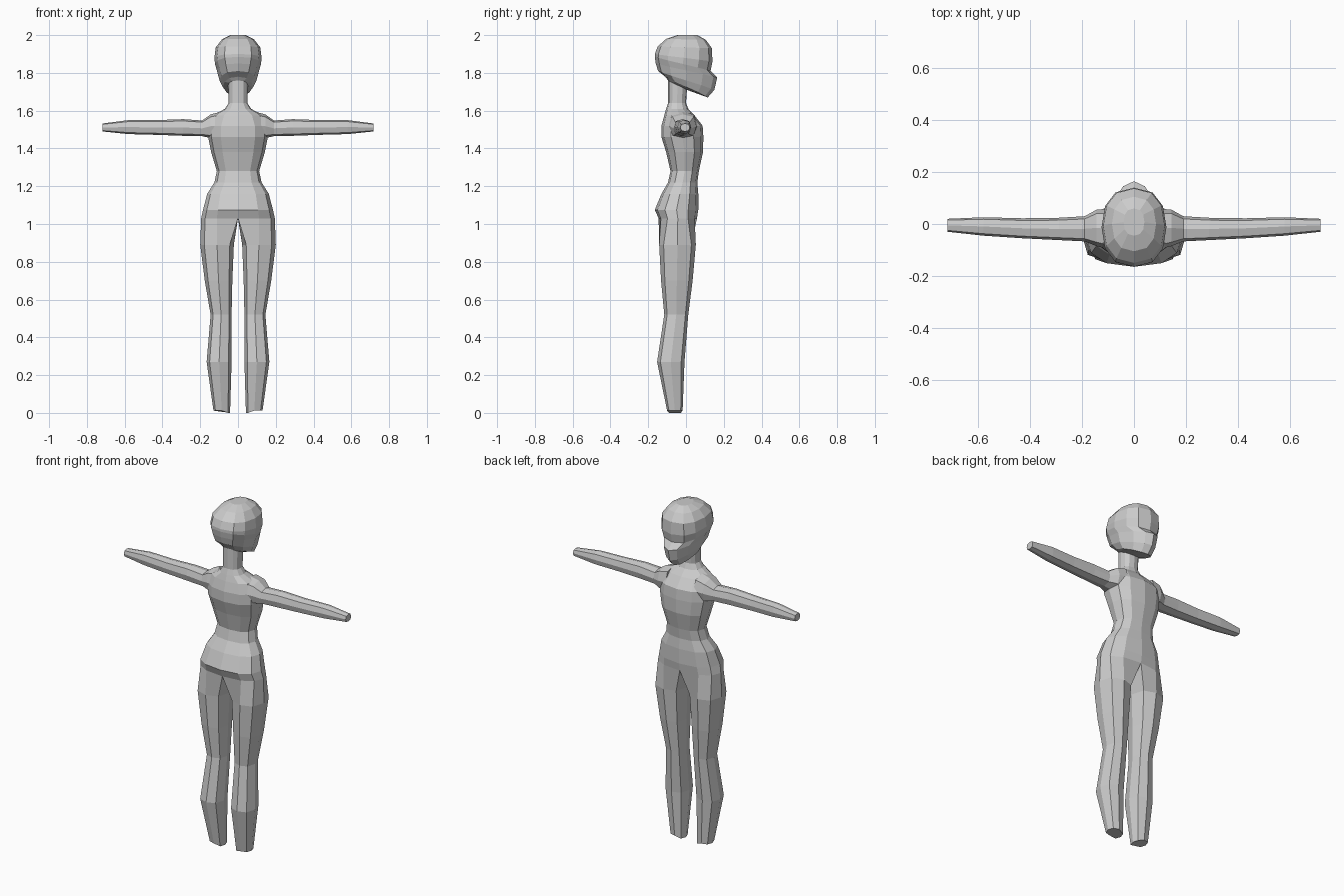
import bpy, bmesh
from math import sin, cos, radians

if "Cube" in bpy.data.objects:
    bpy.data.objects.remove(bpy.data.objects["Cube"])


def spow(v, p):
    return (1 if v >= 0 else -1) * abs(v) ** p


def bridge(bm, a, b, closed):
    n = len(a)
    for i in range(n if closed else n - 1):
        j = (i + 1) % n
        bm.faces.new((a[i], a[j], b[j], b[i]))


def half_ring(bm, zb, zf, w, yb, yf, narrow=0.0):
    """Half outline from back centre to front centre, tilted from zb to zf."""
    ring = []
    for i in range(7):
        a = radians(-90 + 30 * i)
        t = (sin(a) + 1) / 2
        x = 0 if i in (0, 6) else w * cos(a) ** 0.8 * (1 - narrow * max(0, sin(a)))
        y = (yb + yf) / 2 + (yf - yb) / 2 * spow(sin(a), 0.9)
        ring.append(bm.verts.new((x, y, zb + (zf - zb) * t)))
    return ring


def finish(bm, name):
    bmesh.ops.recalc_face_normals(bm, faces=bm.faces)
    me = bpy.data.meshes.new(name)
    bm.to_mesh(me)
    bm.free()
    ob = bpy.data.objects.new(name, me)
    bpy.context.collection.objects.link(ob)
    mod = ob.modifiers.new("Mirror", 'MIRROR')
    mod.use_clip = True
    mod.merge_threshold = 0.001


# Body: hips, waist, chest, neck, then tilted rings for jaw, muzzle and skull
torso = [
    (1.03, .195, -.145, .058), (1.075, .185, -.165, .065), (1.16, .163, -.13, .065),
    (1.22, .125, -.095, .06), (1.28, .112, -.082, .068), (1.38, .142, -.105, .09),
    (1.46, .158, -.13, .092), (1.52, .155, -.13, .088), (1.575, .13, -.115, .045),
    (1.61, .07, -.105, .012), (1.64, .05, -.095, .0),
]
head = [
    (1.76, 1.71, .052, -.095, .005, 0), (1.78, 1.67, .08, -.11, .115, .3),
    (1.81, 1.71, .098, -.148, .15, .4), (1.85, 1.775, .112, -.16, .165, .4),
    (1.885, 1.81, .122, -.165, .13, .1), (1.90, 1.86, .125, -.165, .14, 0),
    (1.94, 1.93, .118, -.15, .137, 0), (1.98, 1.975, .085, -.105, .105, 0),
    (2.0, 2.0, .04, -.045, .06, 0),
]
bm = bmesh.new()
rings = [half_ring(bm, z, z, w, yb, yf) for z, w, yb, yf in torso]
rings += [half_ring(bm, *r) for r in head]
for a, b in zip(rings, rings[1:]):
    bridge(bm, a, b, False)
bm.faces.new(rings[-1])

# Leg: grows out of the half hip ring plus one crotch point
prev = rings[0] + [bm.verts.new((0, -.04, 1.04))]
legs = [  # z, inner x, outer x, back y, front y
    (.89, .022, .20, -.142, .052), (.70, .03, .176, -.132, .035),
    (.52, .034, .145, -.115, .012), (.27, .034, .166, -.153, -.008),
    (.012, .042, .13, -.10, -.018),
]
for z, x0, x1, yb, yf in legs:
    ring = []
    for i in range(8):
        a = radians(-135 + 45 * i)
        ring.append(bm.verts.new((
            (x0 + x1) / 2 + (x1 - x0) / 2 * spow(cos(a), .8),
            (yb + yf) / 2 + (yf - yb) / 2 * spow(sin(a), .8),
            z - (0.012 if z < .1 and cos(a) < 0 else 0))))
    bridge(bm, prev, ring, True)
    prev = ring
bm.faces.new(prev)
finish(bm, "body")

# Arms: tapered eight-sided tube, rooted inside the chest
arms = [  # x, bottom z, top z, back y, front y
    (.09, 1.45, 1.595, -.10, .06), (.145, 1.455, 1.58, -.085, .055),
    (.19, 1.465, 1.548, -.067, .03), (.29, 1.467, 1.555, -.062, .024),
    (.43, 1.472, 1.55, -.055, .022), (.58, 1.476, 1.55, -.045, .026),
    (.718, 1.49, 1.532, -.03, .02),
]
bm = bmesh.new()
prev = None
for x, z0, z1, yb, yf in arms:
    ring = []
    for i in range(8):
        a = radians(45 * i)
        ring.append(bm.verts.new((
            x, (yb + yf) / 2 + (yf - yb) / 2 * spow(cos(a), .7),
            (z0 + z1) / 2 + (z1 - z0) / 2 * spow(sin(a), .7))))
    if prev:
        bridge(bm, prev, ring, True)
    else:
        bm.faces.new(ring)
    prev = ring
bm.faces.new(prev)
finish(bm, "arms")
